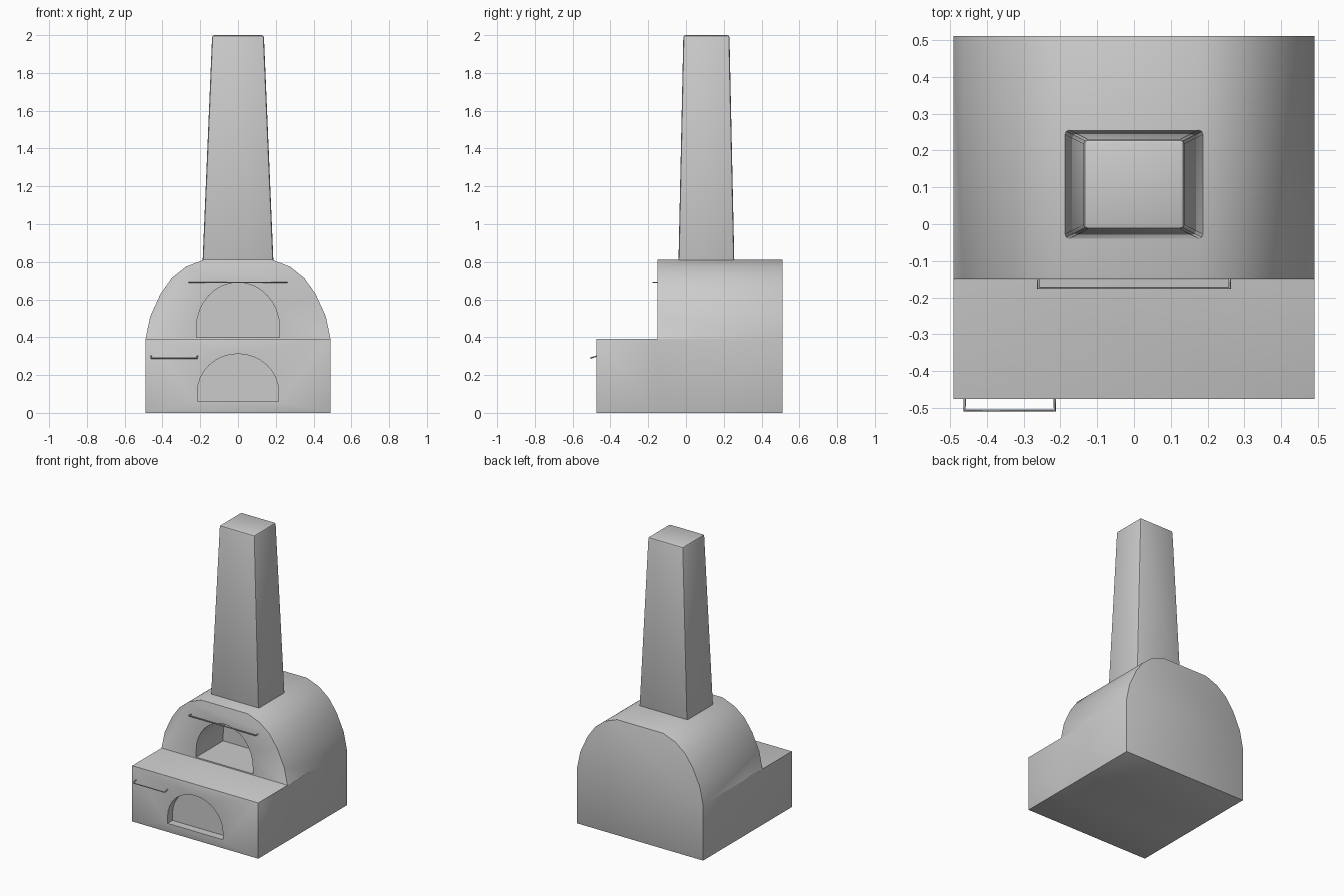
import bpy, bmesh, math

if "Cube" in bpy.data.objects:
    bpy.data.objects.remove(bpy.data.objects["Cube"])


def new_object(name, bm):
    bmesh.ops.recalc_face_normals(bm, faces=bm.faces)
    me = bpy.data.meshes.new(name)
    bm.to_mesh(me)
    bm.free()
    ob = bpy.data.objects.new(name, me)
    bpy.context.collection.objects.link(ob)
    return ob


def prism(name, profile, y0, y1):
    """Extrude an (x, z) outline from y0 to y1."""
    bm = bmesh.new()
    front = bm.faces.new([bm.verts.new((x, y0, z)) for x, z in profile])
    ext = bmesh.ops.extrude_face_region(bm, geom=[front])["geom"]
    for v in ext:
        if isinstance(v, bmesh.types.BMVert):
            v.co.y = y1
    return new_object(name, bm)


def mirrored(half):
    """Complete a right-half outline, listed bottom to top."""
    return half + [(-x, z) for x, z in reversed(half)]


def arch(half_width, z0, spring, top):
    n = 16
    pts = [(-half_width, z0), (half_width, z0)]
    for i in range(n + 1):
        a = math.pi * i / n
        pts.append((half_width * math.cos(a), spring + (top - spring) * math.sin(a)))
    return pts


def boolean(ob, other, op):
    m = ob.modifiers.new(op.title(), 'BOOLEAN')
    m.operation, m.object, m.solver = op, other, 'EXACT'
    other.hide_render = True


def bevel(ob, width, segments):
    m = ob.modifiers.new("Bevel", 'BEVEL')
    m.width, m.segments = width, segments
    m.limit_method, m.angle_limit = 'ANGLE', math.radians(40)


def finish(ob):
    bpy.ops.object.select_all(action='DESELECT')
    ob.select_set(True)
    bpy.context.view_layer.objects.active = ob
    for m in list(ob.modifiers):
        bpy.ops.object.modifier_apply(modifier=m.name)
    bpy.ops.object.shade_smooth_by_angle(angle=math.radians(40))


# Vaulted oven body with the front ledge
body = prism("oven_body", mirrored([(0.49, 0), (0.49, 0.39), (0.465, 0.51), (0.41, 0.63),
                                    (0.35, 0.715), (0.275, 0.775), (0.18, 0.812)]), -0.15, 0.51)
ledge = prism("ledge_helper", mirrored([(0.49, 0), (0.49, 0.392)]), -0.475, 0.1)
oven_cut = prism("oven_opening_cutter", arch(0.22, 0.4, 0.45, 0.69), -0.3, 0.15)
wood_cut = prism("wood_opening_cutter", arch(0.215, 0.06, 0.11, 0.312), -0.6, -0.42)
boolean(body, ledge, 'UNION')
bevel(body, 0.008, 2)
boolean(body, oven_cut, 'DIFFERENCE')
boolean(body, wood_cut, 'DIFFERENCE')
finish(body)
for helper in (ledge, oven_cut, wood_cut):
    bpy.data.objects.remove(helper)

# Tapered chimney
bm = bmesh.new()
bmesh.ops.create_cube(bm, size=1)
for v in bm.verts:
    top = v.co.z > 0
    hx, hy = (0.137, 0.122) if top else (0.188, 0.148)
    v.co = (math.copysign(hx, v.co.x), 0.108 + math.copysign(hy, v.co.y), 2.0 if top else 0.79)
chimney = new_object("chimney", bm)
bevel(chimney, 0.012, 2)
finish(chimney)


# Thin bar handles
def handle(name, x0, x1, y_wall, y_bar, z, rise):
    cu = bpy.data.curves.new(name, 'CURVE')
    cu.dimensions = '3D'
    cu.bevel_depth, cu.bevel_resolution, cu.use_fill_caps = 0.004, 1, True
    sp = cu.splines.new('POLY')
    sp.points.add(3)
    path = [(x0, y_wall, z + rise), (x0, y_bar, z), (x1, y_bar, z), (x1, y_wall, z + rise)]
    for p, co in zip(sp.points, path):
        p.co = (*co, 1)
    bpy.context.collection.objects.link(bpy.data.objects.new(name, cu))


handle("upper_bar", -0.26, 0.26, -0.14, -0.174, 0.69, 0)
handle("lower_bar", -0.46, -0.215, -0.465, -0.506, 0.29, 0.012)
